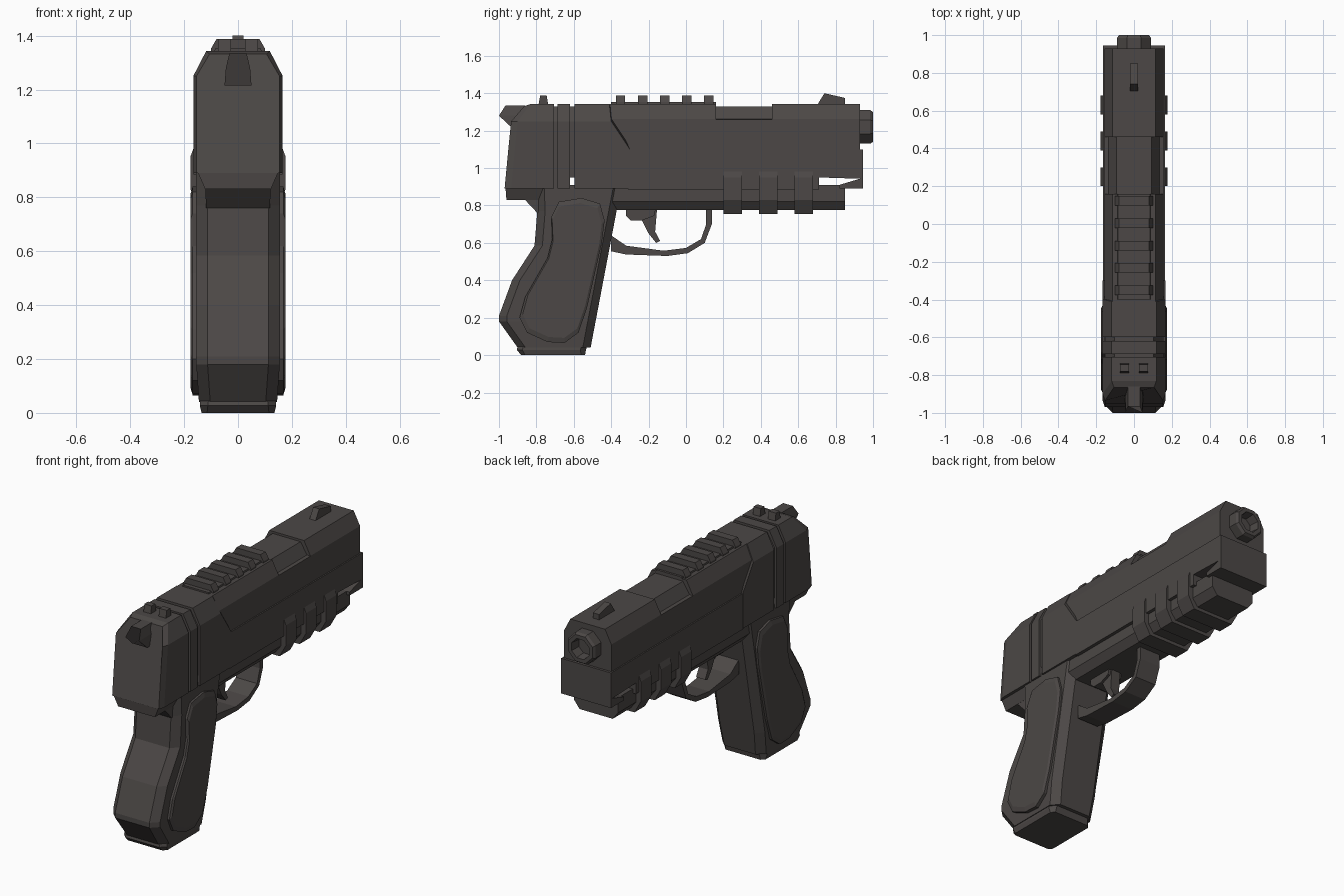
import bpy, bmesh, math

cube = bpy.data.objects.get("Cube")
if cube:
    bpy.data.objects.remove(cube, do_unlink=True)

gunmetal = bpy.data.materials.new("dark_gunmetal")
gunmetal.use_nodes = True
COLOR = (0.072, 0.064, 0.061, 1)
gunmetal.diffuse_color = COLOR
bsdf = gunmetal.node_tree.nodes["Principled BSDF"]
bsdf.inputs["Base Color"].default_value = COLOR
bsdf.inputs["Roughness"].default_value = 0.6


def loft(name, rings):
    """Skin a closed solid through rings of 3D points."""
    bm = bmesh.new()
    loops = [[bm.verts.new(p) for p in ring] for ring in rings]
    n = len(loops[0])
    for a, b in zip(loops, loops[1:]):
        for i in range(n):
            j = (i + 1) % n
            bm.faces.new((a[i], a[j], b[j], b[i]))
    bm.faces.new(loops[0])
    bm.faces.new(loops[-1])
    bmesh.ops.recalc_face_normals(bm, faces=bm.faces)
    mesh = bpy.data.meshes.new(name)
    bm.to_mesh(mesh)
    bm.free()
    mesh.materials.append(gunmetal)
    obj = bpy.data.objects.new(name, mesh)
    bpy.context.collection.objects.link(obj)
    return obj


def prism(name, profile, half, center=0):
    """Side profile of (y, z) points extruded across x."""
    return loft(name, [[(center + x, y, z) for y, z in profile] for x in (-half, half)])


def bar(name, half_section, back, front):
    """Mirrored (x, z) section run along y; ends may be one y or one per point."""
    def ring(end, inset=0):
        ys = end if isinstance(end, (list, tuple)) else [end] * len(half_section)
        side = [(x, y, z) for (x, z), y in zip(half_section, ys)]
        return side + [(-x, y, z) for x, y, z in reversed(side)]
    return loft(name, [ring(back), ring(front)])


def body(inset=0):
    return [(0.166 - inset, 0.89), (0.166 - inset, 1.10),
            (0.166 - inset, 1.25), (0.118 - inset, 1.343 - inset)]


# Rear body, split by two narrow grooves around a slimmer core
def rear_ring(shift, inset):
    ys = (-0.97, -0.95, -0.935, -0.865)
    side = [(x, y + shift, z) for (x, z), y in zip(body(inset), ys)]
    return side + [(-x, y, z) for x, y, z in reversed(side)]


def flat_ring(y):
    side = [(x, y, z) for x, z in body()]
    return side + [(-x, y, z) for x, y, z in reversed(side)]


loft("rear_body", [rear_ring(0, 0.012), rear_ring(0.035, 0), flat_ring(-0.705)])
bar("middle_body", body(), -0.688, -0.62)
bar("forward_body", body(), -0.597, (-0.30, -0.30, -0.40, -0.41))
core = [(0.152, 0.95)] + body(0.014)[1:]
bar("body_core", core, -0.80, -0.45)
prism("groove_filler", [(-0.75, 0.885), (-0.62, 0.885), (-0.62, 1.0), (-0.75, 1.0)], 0.152)
prism("groove_floor", [(-0.63, 0.885), (-0.55, 0.885), (-0.55, 0.91), (-0.63, 0.91)], 0.152)

# Front slide with a recessed port in the middle
slide = [(0.157, 1.08), (0.157, 1.262), (0.115, 1.343)]
bar("slide_rear", slide, -0.46, 0.16)
bar("slide_front", slide, 0.46, 0.93)
bar("port_core", [(0.157, 1.08), (0.157, 1.26), (0.135, 1.262), (0.092, 1.33)], 0.15, 0.47)

# Side frame with the hooked nose and open slot
prism("frame", [(-0.31, 1.10), (0.945, 1.10), (0.945, 0.89), (0.82, 0.89),
                (0.82, 0.91), (0.93, 0.943), (0.71, 0.95), (0.71, 0.885), (-0.31, 0.885)], 0.165)
bar("lower_rail", [(0.145, 0.91), (0.145, 0.82), (0.11, 0.775)], -0.42, 0.85)
for i in range(3):
    y = 0.20 + i * 0.19
    bar(f"frame_rib_{i + 1}", [(0.164, 0.985), (0.177, 0.95), (0.177, 0.83), (0.135, 0.755)], y, y + 0.10)

# Grip lofted upward through chamfered rectangles
def grip_ring(z, front, back, w, c):
    pts = [(w, front - c), (w - c, front), (c - w, front), (-w, front - c),
           (-w, back + c), (c - w, back), (w - c, back), (w, back + c)]
    return [(x, y, z) for x, y in pts]


grip = [(0.04, -1.0 + 0.10, 0.145), (0.18, -1.0, 0.155), (0.21, -1.0, 0.155),
        (0.40, -0.93, 0.155), (0.585, -0.81, 0.155), (0.77, -0.795, 0.155), (0.89, -0.80, 0.155)]
loft("grip", [grip_ring(z, -0.51 + (z - 0.04) * 0.19, back, w, 0.042) for z, back, w in grip])
loft("grip_base", [grip_ring(0, -0.54, -0.88, 0.135, 0.02),
                   grip_ring(0.027, -0.535, -0.905, 0.142, 0.03),
                   grip_ring(0.045, -0.53, -0.90, 0.14, 0.03)])
bar("rear_tang", [(0.15, 0.895), (0.122, 0.83)], (-0.965, -0.96), -0.70)
bar("tang_slope", [(0.122, 0.84), (0.118, 0.76)], (-0.87, -0.795), -0.70)

# Raised grip panels with a beveled rim
panel = [(-0.56, 0.84), (-0.46, 0.81), (-0.435, 0.72), (-0.45, 0.60), (-0.53, 0.25),
         (-0.575, 0.12), (-0.65, 0.065), (-0.74, 0.07), (-0.85, 0.12), (-0.89, 0.20),
         (-0.86, 0.31), (-0.74, 0.52), (-0.715, 0.62), (-0.72, 0.74), (-0.68, 0.82)]
cy = sum(p[0] for p in panel) / len(panel)
cz = sum(p[1] for p in panel) / len(panel)
for side, name in ((1, "left_grip_panel"), (-1, "right_grip_panel")):
    loft(name, [[(side * x, cy + (y - cy) * s, cz + (z - cz) * s) for y, z in panel]
                for x, s in ((0.13, 1), (0.168, 1), (0.176, 0.93))])

# Trigger and its guard
outer = [(-0.40, 0.555), (-0.32, 0.538), (-0.10, 0.53), (0.01, 0.545),
         (0.10, 0.60), (0.138, 0.70), (0.138, 0.79)]
inner = [(-0.40, 0.64), (-0.32, 0.585), (-0.12, 0.558), (0.0, 0.573),
         (0.08, 0.62), (0.108, 0.70), (0.108, 0.79)]
prism("trigger_guard", outer + inner[::-1], 0.07)
prism("trigger", [(-0.25, 0.78), (-0.235, 0.72), (-0.20, 0.65), (-0.16, 0.60),
                  (-0.138, 0.61), (-0.165, 0.66), (-0.155, 0.78)], 0.03)
prism("trigger_housing", [(-0.32, 0.79), (-0.32, 0.745), (-0.295, 0.72),
                          (-0.235, 0.72), (-0.17, 0.745), (-0.16, 0.79)], 0.045)

# Top rail, sights and hammer
bar("top_rail", [(0.09, 1.33), (0.085, 1.352)], -0.40, 0.16)
for i in range(5):
    y = -0.375 + i * 0.118
    bar(f"rail_tooth_{i + 1}", [(0.10, 1.335), (0.10, 1.352), (0.08, 1.387)], y, y + 0.05)
for side, name in ((1, "left_rear_sight"), (-1, "right_rear_sight")):
    prism(name, [(-0.79, 1.33), (-0.78, 1.387), (-0.745, 1.387), (-0.735, 1.33)], 0.024, side * 0.05)
prism("front_sight", [(0.70, 1.335), (0.74, 1.40), (0.85, 1.375), (0.85, 1.335)], 0.02)
bar("hammer", [(0.05, 1.215), (0.045, 1.28), (0.032, 1.335)], (-0.93, -1.0, -0.965), (-0.85, -0.85, -0.86))

# Hollow eight-sided barrel
def barrel_ring(y, r):
    angles = [math.radians(22.5 + 45 * k) for k in range(8)]
    return [(r * math.cos(a), y, 1.22 + r * math.sin(a)) for a in angles]


loft("barrel", [barrel_ring(y, r) for y, r in
                ((0.90, 0.097), (0.985, 0.097), (1.0, 0.086), (1.0, 0.062), (0.94, 0.055))])
